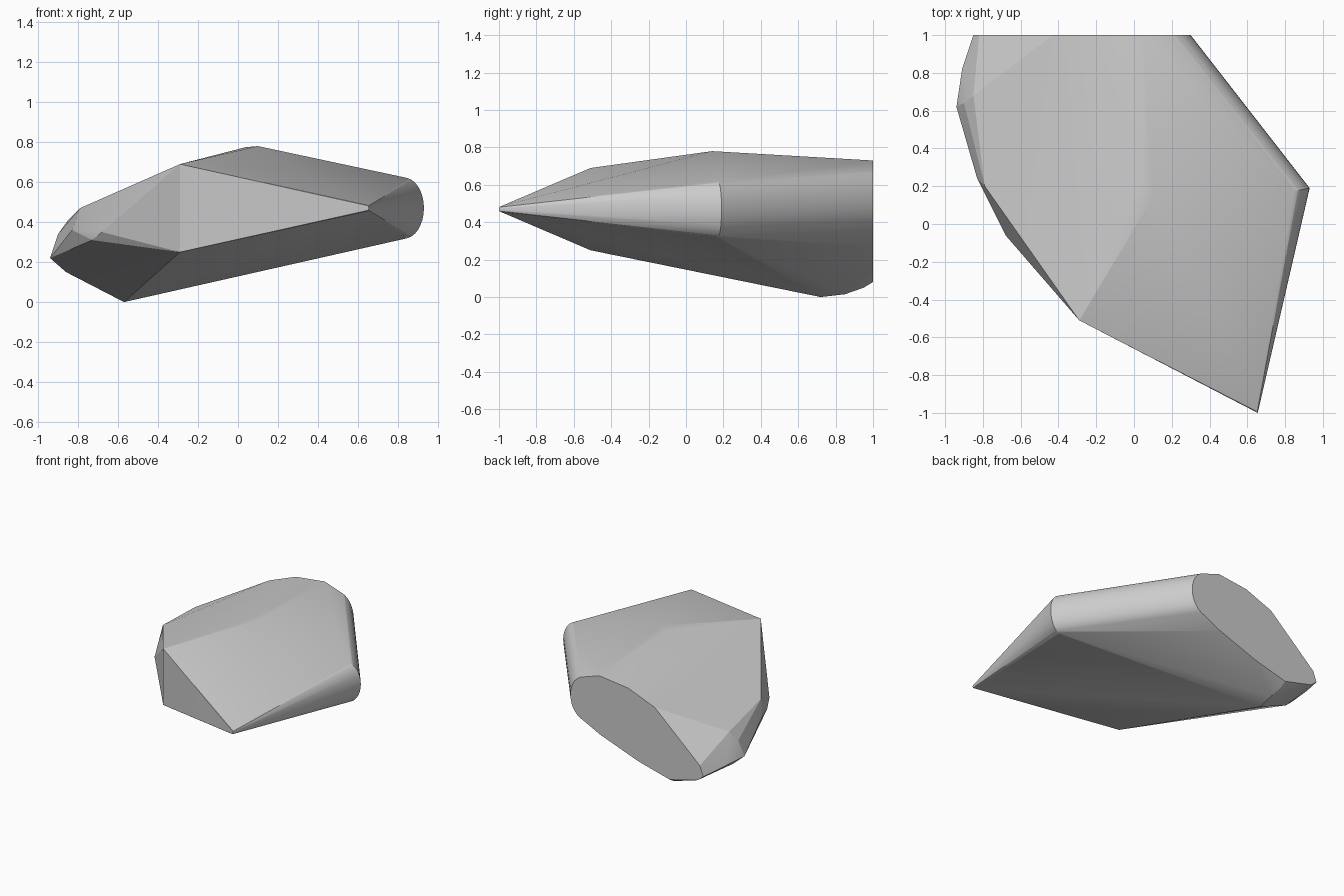
import bpy
import bmesh
from math import cos, sin, pi, radians
from mathutils import Vector

default_cube = bpy.data.objects.get("Cube")
if default_cube:
    bpy.data.objects.remove(default_cube, do_unlink=True)


def rounded_side(start, reach, half_height, steps=16):
    """Half-ellipse of points bulging from start along reach."""
    points = []
    for step in range(steps + 1):
        angle = pi * (step / steps - 0.5)
        lift = Vector((0, 0, half_height * sin(angle)))
        points.append(Vector(start) + Vector(reach) * cos(angle) + lift)
    return points


def hull_object(name, points):
    """Wrap a convex faceted skin around the points."""
    bm = bmesh.new()
    for point in points:
        bm.verts.new(point)
    result = bmesh.ops.convex_hull(bm, input=bm.verts)
    spare = set(result["geom_interior"]) | set(result["geom_unused"])
    spare_verts = [item for item in spare if isinstance(item, bmesh.types.BMVert)]
    bmesh.ops.delete(bm, geom=spare_verts, context="VERTS")
    bmesh.ops.dissolve_limit(bm, angle_limit=radians(0.5),
                             verts=bm.verts, edges=bm.edges)
    bmesh.ops.recalc_face_normals(bm, faces=bm.faces)
    mesh = bpy.data.meshes.new(name)
    bm.to_mesh(mesh)
    bm.free()
    obj = bpy.data.objects.new(name, mesh)
    bpy.context.collection.objects.link(obj)
    return obj


# Pointed nose and the upright edge at the front
nose = rounded_side((0.645, -0.99, 0.47), (0.01, -0.01, 0), 0.015, steps=4)
front_edge = [(-0.29, -0.51, 0.69), (-0.29, -0.51, 0.25)]

# Summit, lowest point and worn underside
summit = [(0.1, 0.14, 0.78), (0.04, 0.2, 0.775)]
underside = [(-0.57, 0.72, 0), (-0.55, 0.85, 0.015), (-0.56, 0.95, 0.05)]

# Rounded shoulder on the +x side
shoulder = rounded_side((0.83, 0.17, 0.47), (0.1, 0.02, 0), 0.153)

# Flat broken face at the back
back_face = rounded_side((0.17, 1, 0.515), (0.13, 0, 0), 0.17)
back_face += [(0.05, 1, 0.73), (-0.2, 1, 0.7), (-0.43, 1, 0.61),
              (-0.82, 1, 0.26), (-0.85, 1, 0.18), (-0.8, 1, 0.14),
              (-0.56, 1, 0.08), (-0.29, 1, 0.15), (0.04, 1, 0.27)]

# Chipped -x side
chipped_side = [(-0.79, 0.2, 0.47), (-0.68, -0.06, 0.35),
                (-0.73, 0.04, 0.31), (-0.83, 0.24, 0.36),
                (-0.85, 0.68, 0.41), (-0.9, 0.64, 0.34),
                (-0.94, 0.62, 0.22), (-0.91, 0.82, 0.21),
                (-0.86, 0.65, 0.15)]

rock = hull_object("rock", nose + front_edge + summit + underside
                   + shoulder + back_face + chipped_side)

# Soft shading across shallow facets, crisp main edges
bpy.ops.object.select_all(action="DESELECT")
rock.select_set(True)
bpy.context.view_layer.objects.active = rock
bpy.ops.object.shade_smooth_by_angle(angle=radians(14))
